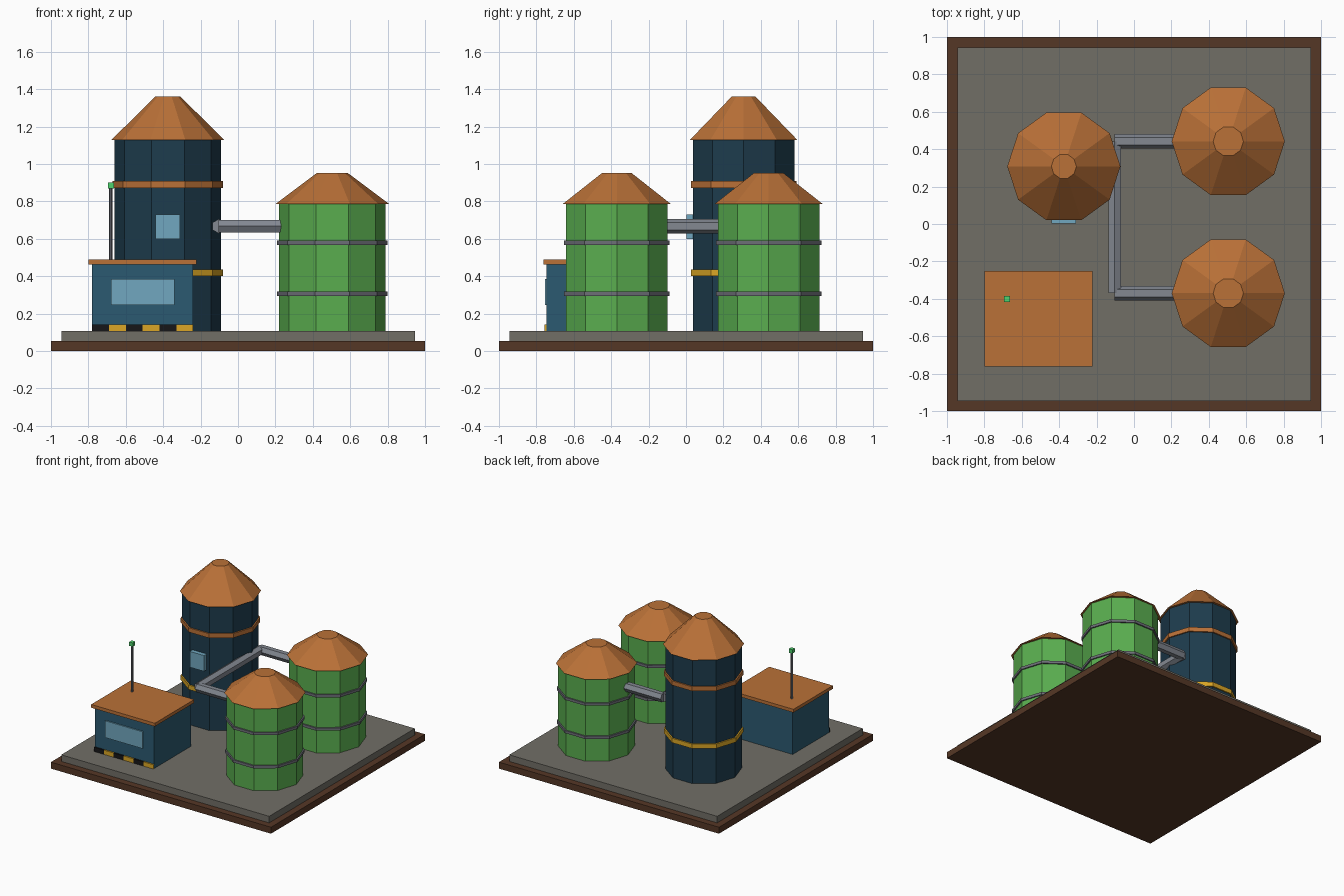
import bpy
from math import pi

if "Cube" in bpy.data.objects:
    bpy.data.objects.remove(bpy.data.objects["Cube"])


def material(name, r, g, b):
    m = bpy.data.materials.new(name)
    m.diffuse_color = [(c / 255) ** 2.2 for c in (r, g, b)] + [1]
    m.use_nodes = True
    m.node_tree.nodes["Principled BSDF"].inputs["Base Color"].default_value = m.diffuse_color
    return m


BROWN = material("brown", 86, 58, 42)
PAD = material("concrete", 112, 110, 102)
RUST = material("rust", 184, 112, 58)
NAVY = material("navy", 35, 62, 78)
GREEN = material("green", 90, 172, 80)
TEAL = material("teal", 47, 90, 112)
GLASS = material("glass", 112, 166, 190)
YELLOW = material("yellow", 218, 165, 42)
BLACK = material("black", 28, 28, 30)
STEEL = material("steel", 130, 135, 144)
BAND = material("band_grey", 108, 110, 118)
LAMP = material("lamp_green", 80, 210, 110)


def finish(name, mat):
    ob = bpy.context.object
    ob.name = name
    ob.data.materials.append(mat)
    return ob


def box(name, mat, x, y, z):
    """Box from (min, max) pairs."""
    bpy.ops.mesh.primitive_cube_add(size=1, location=[(a + b) / 2 for a, b in (x, y, z)])
    ob = finish(name, mat)
    ob.scale = [b - a for a, b in (x, y, z)]


def drum(name, mat, x, y, z0, z1, r0, r1=None, sides=10):
    """Upright faceted drum or frustum with a corner on the x axis."""
    bpy.ops.mesh.primitive_cone_add(vertices=sides, radius1=r0, radius2=r0 if r1 is None else r1,
                                    depth=z1 - z0, location=(x, y, (z0 + z1) / 2),
                                    rotation=(0, 0, pi / 2))
    finish(name, mat)


def silo(name, mat, x, y, top, peak, cap, bands):
    drum(name + "_body", mat, x, y, 0.105, top, 0.285)
    drum(name + "_roof", RUST, x, y, top, peak, 0.3025, cap)
    for i, (z0, z1, m) in enumerate(bands):
        drum(f"{name}_band_{i + 1}", m, x, y, z0, z1, 0.296)


def pipe(name, centre, length, rotation):
    """Hexagonal pipe with a ridge along its top."""
    bpy.ops.mesh.primitive_cylinder_add(vertices=6, radius=0.0385, depth=length,
                                        location=centre, rotation=rotation)
    finish(name, STEEL)


# Ground slabs
box("base_slab", BROWN, (-1, 1), (-1, 1), (0, 0.053))
box("concrete_pad", PAD, (-0.945, 0.945), (-0.945, 0.945), (0.053, 0.107))

# Tall tower with window
silo("tower", NAVY, -0.375, 0.308, 1.128, 1.36, 0.067,
     [(0.4, 0.437, YELLOW), (0.872, 0.908, RUST)])
box("tower_window", GLASS, (-0.44, -0.31), (0.002, 0.06), (0.6, 0.73))

# Two green tanks and the pipe branch feeding each
tank_ys = (-0.37, 0.442)
for side, y in zip(("front", "back"), tank_ys):
    silo(side + "_tank", GREEN, 0.504, y, 0.787, 0.953, 0.081,
         [(0.295, 0.317, BAND), (0.568, 0.59, BAND)])
    pipe(side + "_branch_pipe", (0.075, y, 0.667), 0.36, (0, pi / 2, 0))

# Main pipe joining the branches
pipe("main_pipe", (-0.103, sum(tank_ys) / 2, 0.667), tank_ys[1] - tank_ys[0], (pi / 2, 0, 0))

# Control hut
box("hut_walls", TEAL, (-0.78, -0.24), (-0.745, -0.27), (0.107, 0.463))
box("hut_roof", RUST, (-0.8, -0.222), (-0.763, -0.252), (0.463, 0.49))
box("hut_window", GLASS, (-0.68, -0.34), (-0.755, -0.73), (0.247, 0.385))
for i in range(6):
    x = -0.78 + i * 0.09
    box(f"hazard_stripe_{i + 1}", YELLOW if i % 2 else BLACK,
        (x, x + 0.09), (-0.757, -0.74), (0.107, 0.142))

# Antenna with lamp
drum("antenna_mast", BAND, -0.68, -0.402, 0.485, 0.875, 0.009, sides=6)
box("antenna_lamp", LAMP, (-0.696, -0.664), (-0.418, -0.386), (0.868, 0.9))
